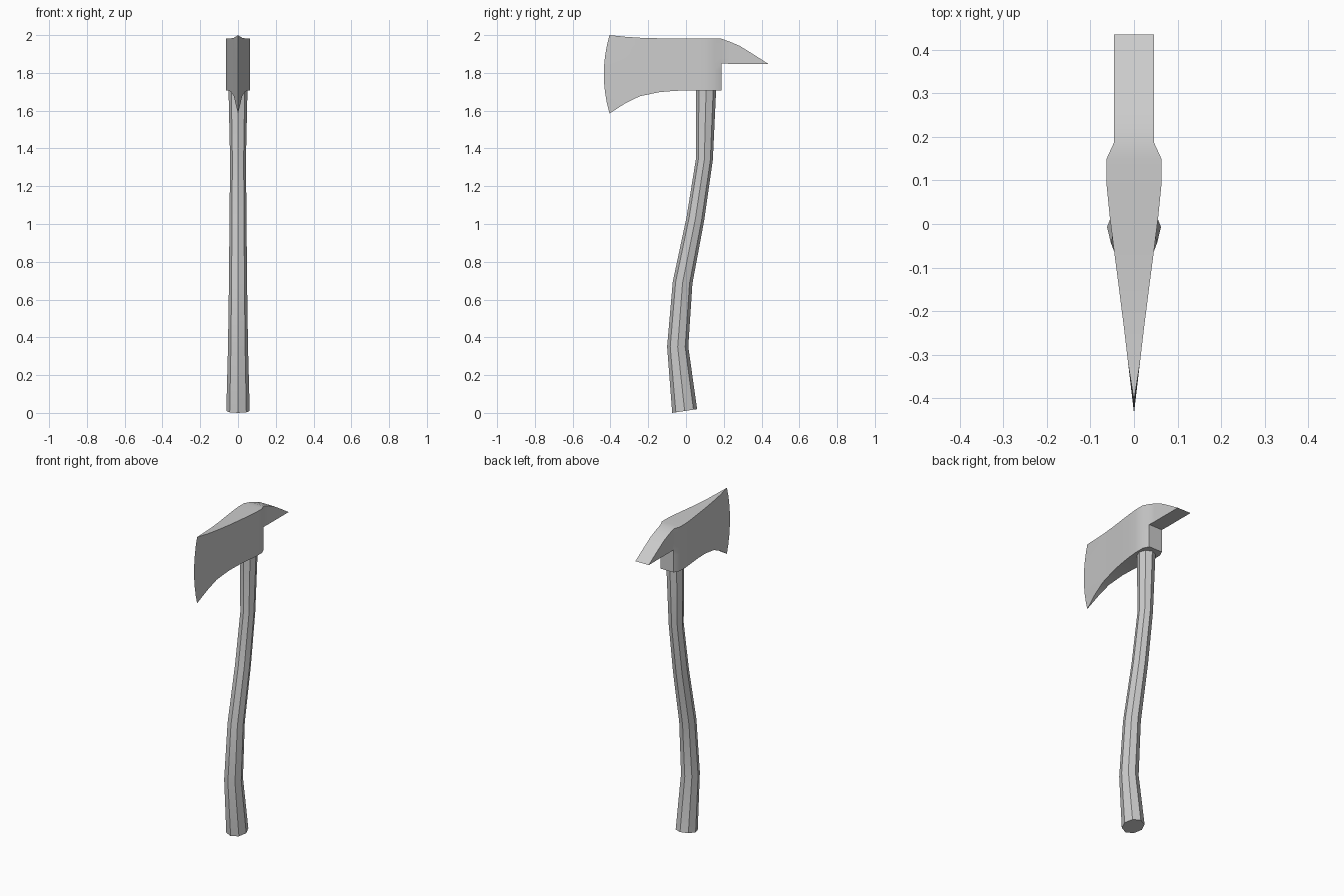
import bpy, bmesh, math

if "Cube" in bpy.data.objects:
    bpy.data.objects.remove(bpy.data.objects["Cube"])


def finish(bm, name):
    # Weld, orient and shade one part
    bmesh.ops.remove_doubles(bm, verts=bm.verts, dist=0.0005)
    bmesh.ops.dissolve_degenerate(bm, edges=bm.edges, dist=0.0001)
    bmesh.ops.recalc_face_normals(bm, faces=bm.faces)
    mesh = bpy.data.meshes.new(name)
    bm.to_mesh(mesh)
    bm.free()
    ob = bpy.data.objects.new(name, mesh)
    bpy.context.collection.objects.link(ob)
    bpy.ops.object.select_all(action='DESELECT')
    ob.select_set(True)
    bpy.context.view_layer.objects.active = ob
    bpy.ops.object.shade_smooth_by_angle(angle=math.radians(30))
    return ob


# Curved handle: (centre y, z, x radius, y radius, tilt)
SIDES = 8
path = [(-0.007, 0.01, 0.062, 0.066, 0.15),
        (-0.044, 0.35, 0.053, 0.056, 0.0),
        (-0.018, 0.69, 0.048, 0.052, -0.1),
        (0.050, 1.03, 0.045, 0.047, -0.15),
        (0.097, 1.34, 0.042, 0.045, -0.05),
        (0.106, 1.70, 0.050, 0.053, 0.0),
        (0.106, 1.75, 0.050, 0.053, 0.0)]
bm = bmesh.new()
rings = []
for cy, z, rx, ry, tilt in path:
    ring = []
    for i in range(SIDES):
        a = math.tau * i / SIDES
        dy = ry * math.sin(a)
        ring.append(bm.verts.new((rx * math.cos(a), cy + dy, z + tilt * dy)))
    rings.append(ring)
for a, b in zip(rings, rings[1:]):
    for i in range(SIDES):
        j = (i + 1) % SIDES
        bm.faces.new((a[i], a[j], b[j], b[i]))
bm.faces.new(rings[0])
bm.faces.new(rings[-1])
finish(bm, "handle")

# Axe head: columns of (y, bottom z, top z, half width), blade edge to socket
body = [(-0.405, 1.585, 2.0, 0.0),
        (-0.32, 1.64, 1.991, 0.0135),
        (-0.243, 1.677, 1.986, 0.0225),
        (-0.14, 1.698, 1.983, 0.0355),
        (-0.06, 1.705, 1.983, 0.046),
        (0.02, 1.707, 1.983, 0.056),
        (0.09, 1.707, 1.983, 0.063),
        (0.15, 1.707, 1.983, 0.063),
        (0.187, 1.707, 1.981, 0.046)]
# Pick columns continue the upper rows: (y, top z)
pick = [(0.235, 1.964), (0.286, 1.942), (0.365, 1.893), (0.435, 1.848)]
ROWS, SPLIT = 8, 4
bm = bmesh.new()
cols = []
for n, (y, lo, hi, w) in enumerate(body):
    split_z = lo + (hi - lo) * 0.52
    col = []
    for r in range(ROWS + 1):
        if r <= SPLIT:
            z = lo + (split_z - lo) * r / SPLIT
        else:
            z = split_z + (hi - split_z) * (r - SPLIT) / (ROWS - SPLIT)
        f = (z - lo) / (hi - lo)
        bulge = 0.03 * (1 - (2 * f - 1) ** 2) if n == 0 else 0
        col.append([bm.verts.new((s * w, y - bulge, z)) for s in (-1, 1)])
    cols.append(col)
back = len(cols) - 1
for y, hi in pick:
    col = [None] * SPLIT
    for r in range(SPLIT, ROWS + 1):
        z = 1.848 + (hi - 1.848) * (r - SPLIT) / (ROWS - SPLIT)
        col.append([bm.verts.new((s * 0.046, y, z)) for s in (-1, 1)])
    cols.append(col)

# Cheeks, top and underside
for n, (a, b) in enumerate(zip(cols, cols[1:])):
    first = 0 if n < back else SPLIT
    for r in range(first, ROWS):
        for s in (0, 1):
            bm.faces.new((a[r][s], b[r][s], b[r + 1][s], a[r + 1][s]))
    for r in (first, ROWS):
        bm.faces.new((a[r][0], a[r][1], b[r][1], b[r][0]))
# Back of the socket below the pick
for r in range(SPLIT):
    a, b = cols[back][r], cols[back][r + 1]
    bm.faces.new((a[0], a[1], b[1], b[0]))
finish(bm, "axe_head")
